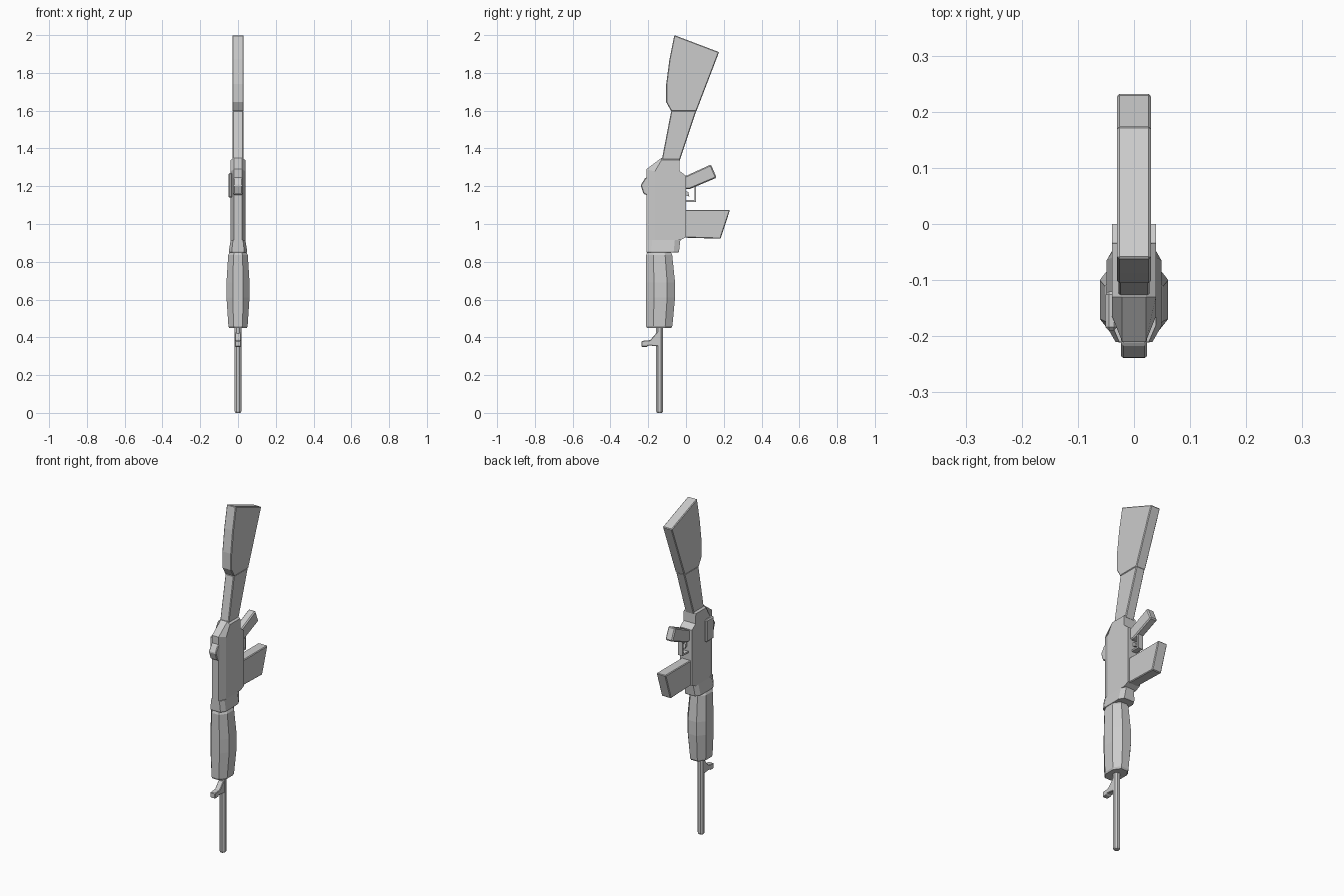
import bpy, bmesh, math

if "Cube" in bpy.data.objects:
    bpy.data.objects.remove(bpy.data.objects["Cube"])


def loft(name, rings, bevel=0.0):
    """Skin a list of equal-length point rings and cap both ends."""
    bm = bmesh.new()
    vs = [[bm.verts.new(p) for p in r] for r in rings]
    n = len(rings[0])
    for a, b in zip(vs, vs[1:]):
        for i in range(n):
            bm.faces.new((a[i], a[(i + 1) % n], b[(i + 1) % n], b[i]))
    bm.faces.new(vs[0])
    bm.faces.new(vs[-1])
    bmesh.ops.recalc_face_normals(bm, faces=bm.faces)
    me = bpy.data.meshes.new(name)
    bm.to_mesh(me)
    bm.free()
    ob = bpy.data.objects.new(name, me)
    bpy.context.collection.objects.link(ob)
    if bevel:
        m = ob.modifiers.new("edge_bevel", 'BEVEL')
        m.width, m.segments, m.limit_method = bevel, 1, 'ANGLE'
    return ob


def plate(name, profile, x0, x1, bevel=0.004):
    """Extrude a (y, z) profile across x."""
    return loft(name, [[(x, y, z) for y, z in profile] for x in (x0, x1)], bevel)


def octagon(hw, y0, y1, z, cut=0.42):
    """Chamfered cross-section at height z."""
    c, hd = (y0 + y1) / 2, (y1 - y0) / 2
    k = 1 - cut * 1.3
    pts = [(1, -k), (1, k), (k, 1), (-k, 1), (-1, k), (-1, -k), (-k, -1), (k, -1)]
    return [(hw * u, c + hd * v, z) for u, v in pts]


# Stock: butt and slimmer wrist
plate("butt", [(-.062, 2.0), (.175, 1.91), (.055, 1.597), (-.078, 1.597),
               (-.105, 1.645), (-.105, 1.74), (-.088, 1.87)], -.03, .03)
plate("wrist", [(-.078, 1.6), (.055, 1.6), (-.035, 1.33), (-.13, 1.33)], -.028, .028)

# Receiver with a chamfered top edge
body = [(-.13, 1.35), (-.035, 1.35), (-.033, 1.28), (0, 1.255), (0, .93),
        (-.03, .915), (-.21, .915), (-.21, 1.29)]
layers = []
for x, front in ((-.039, -.165), (-.021, -.21), (.021, -.21), (.039, -.165)):
    layers.append([(x, max(y, front), z - .012 * (abs(x) > .03 and z > 1.28))
                   for y, z in body])
loft("receiver", layers)

# Collar flaring towards the handguard
loft("collar", [octagon(.039, -.21, -.03, .915, .25),
                octagon(.049, -.21, -.037, .855, .25),
                octagon(.047, -.208, -.039, .85, .25)])
loft("neck", [octagon(.035, -.19, -.08, .86), octagon(.035, -.19, -.08, .83)])

# Side cover and rear sight
plate("side_cover", [(-.19, 1.27), (-.12, 1.27), (-.12, 1.14), (-.19, 1.14)], -.051, -.03, .006)
plate("rear_sight", [(-.19, 1.25), (-.215, 1.245), (-.24, 1.205), (-.225, 1.16),
                     (-.19, 1.145)], -.023, .023)

# Grip, trigger guard, magazine
plate("grip", [(-.02, 1.245), (0, 1.255), (.132, 1.315), (.162, 1.245),
               (.02, 1.185), (-.02, 1.185)], -.023, .023, .006)
for i, (y0, y1, z0, z1) in enumerate([(.044, .053, 1.117, 1.2), (-.01, .053, 1.117, 1.126)]):
    plate(f"trigger_guard_{i}", [(y0, z0), (y1, z0), (y1, z1), (y0, z1)], -.015, .015, 0)
plate("trigger", [(-.01, 1.175), (.012, 1.17), (.018, 1.145), (-.01, 1.155)], -.006, .006, 0)
plate("magazine", [(-.02, 1.075), (.233, 1.075), (.183, .922), (-.02, .928)], -.03, .03)

# Handguard, swollen in the middle
loft("handguard", [octagon(hw, y0, y1, z) for hw, y0, y1, z in (
    (.044, -.205, -.08, .85), (.052, -.211, -.073, .835), (.061, -.211, -.058, .69),
    (.061, -.211, -.058, .61), (.051, -.211, -.072, .46), (.046, -.207, -.078, .45))])

# Barrel and front sight
loft("barrel", [[(r * math.cos(a), -.14 + r * math.sin(a), z)
                 for a in [math.tau * (i + .5) / 8 for i in range(8)]]
                for r, z in ((.015, 0), (.0195, .008), (.0195, .46))])
plate("front_sight", [(-.14, .445), (-.155, .425), (-.19, .385), (-.235, .381),
                      (-.235, .35), (-.205, .35), (-.2, .357), (-.14, .352)], -.016, .016, .003)
